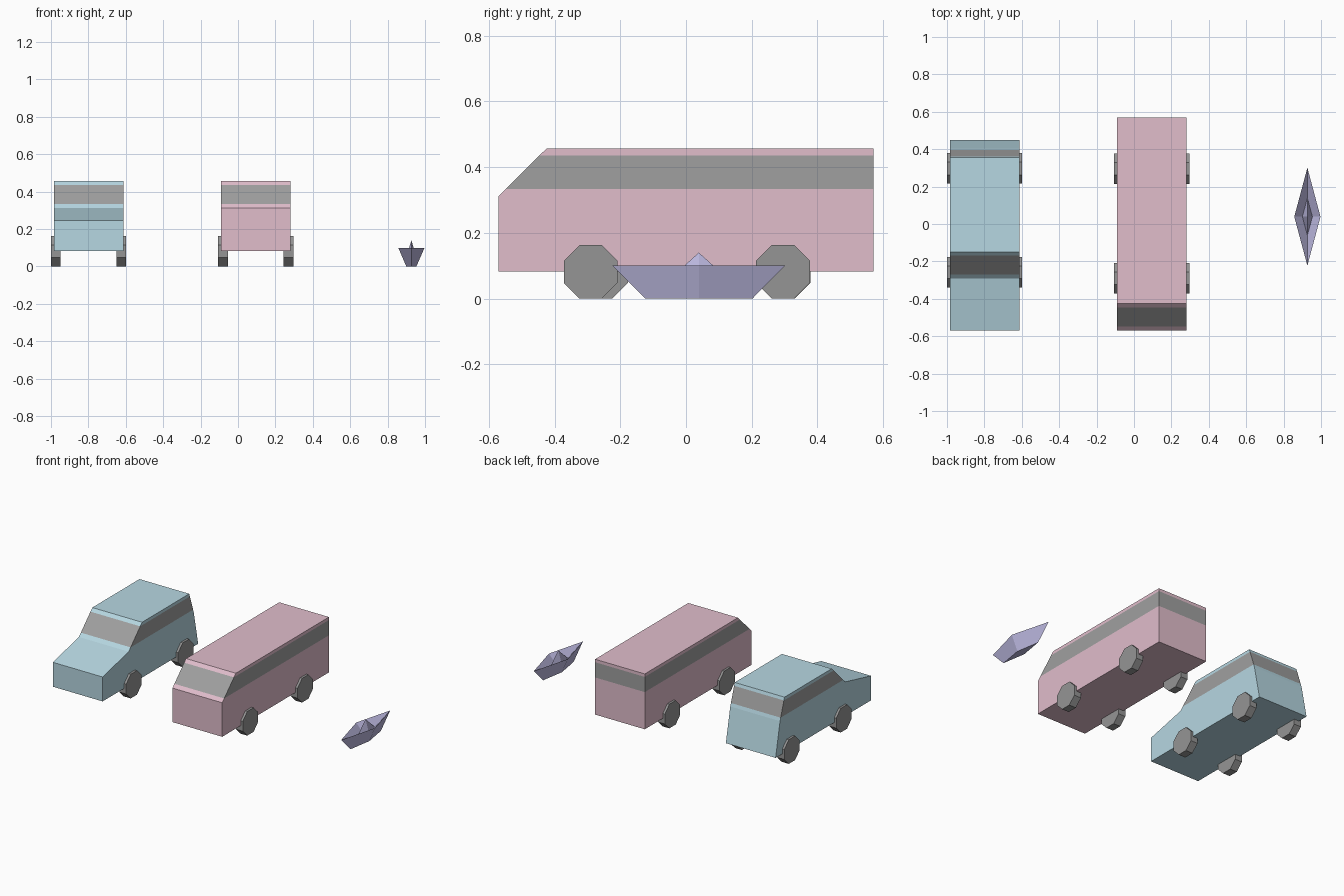
import bpy, bmesh
from math import pi, cos, radians
from mathutils import Matrix, Vector

if "Cube" in bpy.data.objects:
    bpy.data.objects.remove(bpy.data.objects["Cube"])


def material(name, rgb):
    m = bpy.data.materials.new(name)
    m.diffuse_color = (*rgb, 1)
    m.use_nodes = True
    m.node_tree.nodes["Principled BSDF"].inputs["Base Color"].default_value = m.diffuse_color
    return m


BLUE = material("blue_paint", (0.47, 0.68, 0.76))
PINK = material("pink_paint", (0.75, 0.51, 0.60))
PURPLE = material("purple_paper", (0.50, 0.48, 0.74))
GLASS = material("dark_glass", (0.35, 0.35, 0.35))
TYRE = material("dark_tyre", (0.30, 0.30, 0.30))


def finish(name, bm, mats):
    bmesh.ops.recalc_face_normals(bm, faces=bm.faces[:])
    me = bpy.data.meshes.new(name)
    bm.to_mesh(me)
    bm.free()
    for m in mats:
        me.materials.append(m)
    ob = bpy.data.objects.new(name, me)
    bpy.context.collection.objects.link(ob)
    return ob


# Body: side profile (y, z) extruded across x, with a glass band cut all round
def body(name, cx, profile, paint):
    bm = bmesh.new()
    f = bm.faces.new([bm.verts.new((cx - 0.186, y, z)) for y, z in profile])
    ext = bmesh.ops.extrude_face_region(bm, geom=[f], use_keep_orig=True)
    moved = [v for v in ext["geom"] if isinstance(v, bmesh.types.BMVert)]
    bmesh.ops.translate(bm, vec=(0.372, 0, 0), verts=moved)
    for z in (0.333, 0.436):
        bmesh.ops.bisect_plane(bm, geom=bm.verts[:] + bm.edges[:] + bm.faces[:],
                               plane_co=(0, 0, z), plane_no=(0, 0, 1))
    for f in bm.faces:
        if 0.334 < f.calc_center_median().z < 0.435:
            f.material_index = 1
    finish(name, bm, [paint, GLASS])


# Wheels: eight-sided discs standing on a flat
def wheel(name, x, y):
    r = 0.0815
    bm = bmesh.new()
    bmesh.ops.create_cone(bm, cap_ends=True, segments=8, depth=0.052,
                          radius1=r / cos(pi / 8), radius2=r / cos(pi / 8),
                          matrix=Matrix.Translation((x, y, r))
                          @ Matrix.Rotation(radians(90), 4, 'Y')
                          @ Matrix.Rotation(pi / 8, 4, 'Z'))
    # make sure a flat side is on the ground whatever the start angle
    low = min(v.co.z for v in bm.verts)
    if low < -0.003:
        bmesh.ops.rotate(bm, verts=bm.verts[:], cent=Vector((x, y, r)),
                         matrix=Matrix.Rotation(pi / 8, 3, 'X'))
    finish(name, bm, [TYRE])


def vehicle(name, cx, profile, paint, axles):
    body(name + "_body", cx, profile, paint)
    for end, y in zip(("front", "rear"), axles):
        for side, s in (("left", -1), ("right", 1)):
            wheel(f"{name}_{end}_{side}_wheel", cx + s * 0.175, y)


vehicle("car", -0.799,
        [(-0.57, 0.082), (-0.57, 0.247), (-0.292, 0.312), (-0.149, 0.456),
         (0.355, 0.456), (0.403, 0.312), (0.45, 0.082)],
        BLUE, (-0.258, 0.297))
vehicle("van", 0.095,
        [(-0.57, 0.082), (-0.57, 0.312), (-0.425, 0.456),
         (0.57, 0.456), (0.57, 0.082)],
        PINK, (-0.29, 0.295))

# Folded paper boat: diamond rings from keel to rim, down to the valley, up to a peak
bm = bmesh.new()
bx, by = 0.927, 0.039
rings = []
for hx, hy, z in ((0.027, 0.163, 0), (0.07, 0.262, 0.1), (0.027, 0.1, 0.05)):
    rings.append([bm.verts.new((bx + dx * hx, by + dy * hy, z))
                  for dx, dy in ((1, 0), (0, 1), (-1, 0), (0, -1))])
peak = bm.verts.new((bx, by, 0.14))
bm.faces.new(rings[0])
for i in range(4):
    j = (i + 1) % 4
    for a, b in zip(rings, rings[1:]):
        bm.faces.new((a[i], a[j], b[j], b[i]))
    bm.faces.new((rings[2][i], rings[2][j], peak))
finish("paper_boat", bm, [PURPLE])
